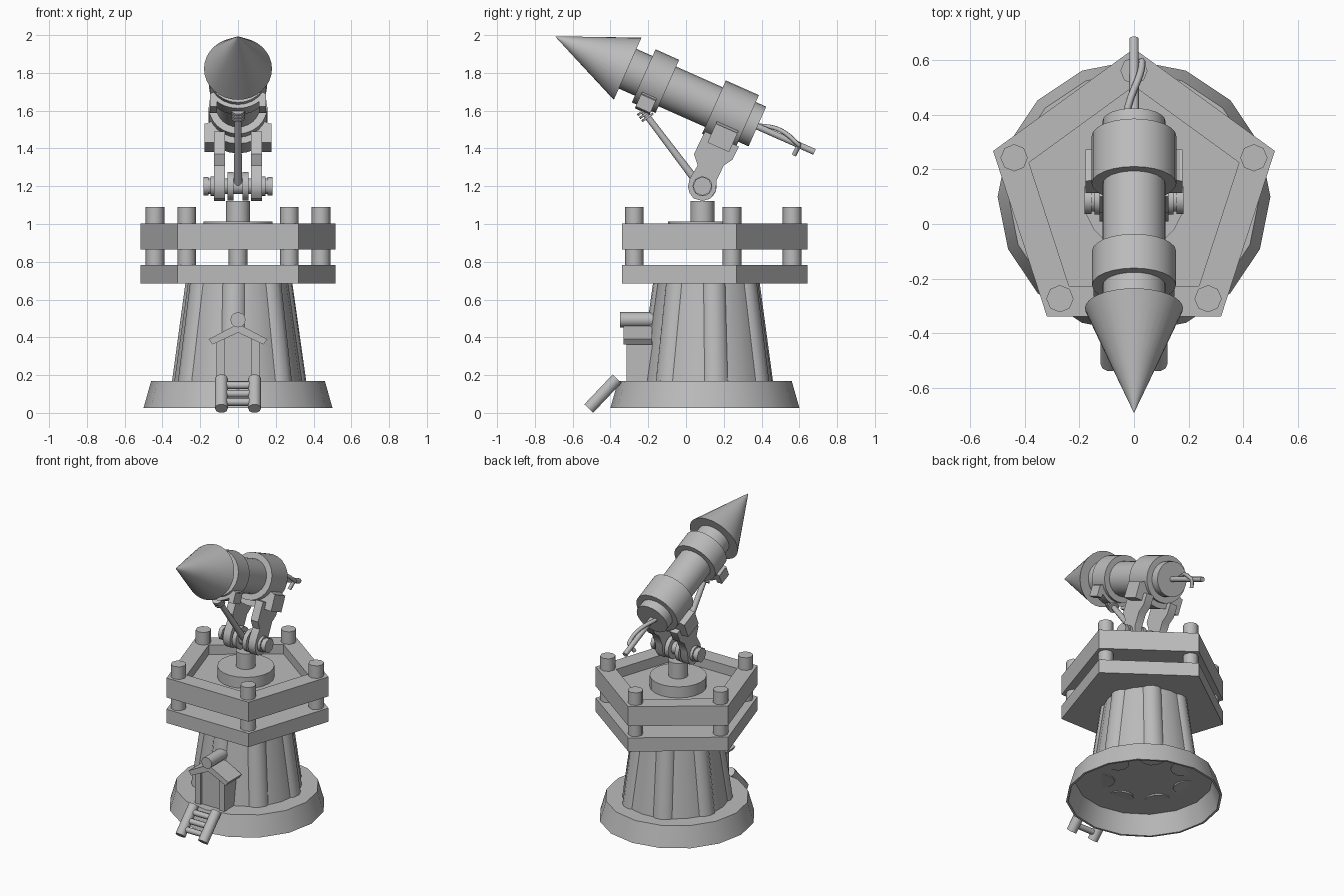
import bpy, bmesh, math
from mathutils import Matrix, Vector

if "Cube" in bpy.data.objects:
    bpy.data.objects.remove(bpy.data.objects["Cube"])

grey = bpy.data.materials.new("stone_grey")
grey.diffuse_color = (0.5, 0.5, 0.5, 1)
grey.use_nodes = True
grey.node_tree.nodes["Principled BSDF"].inputs["Base Color"].default_value = grey.diffuse_color


def finish(name, bm, matrix, angle=35):
    bmesh.ops.recalc_face_normals(bm, faces=bm.faces)
    bm.transform(matrix)
    me = bpy.data.meshes.new(name)
    bm.to_mesh(me)
    bm.free()
    me.materials.append(grey)
    ob = bpy.data.objects.new(name, me)
    bpy.context.collection.objects.link(ob)
    bpy.ops.object.select_all(action='DESELECT')
    ob.select_set(True)
    bpy.context.view_layer.objects.active = ob
    bpy.ops.object.shade_smooth_by_angle(angle=math.radians(angle))
    return ob


def lathe(name, profile, n, matrix=Matrix(), phase=0.0, angle=35):
    """Revolve (radius, height) points with n sides and cap both ends."""
    bm = bmesh.new()
    rings = []
    for r, z in profile:
        ring = []
        for i in range(n):
            a = math.radians(phase) + 2 * math.pi * i / n
            ring.append(bm.verts.new((r * math.cos(a), r * math.sin(a), z)))
        rings.append(ring)
    for a, b in zip(rings, rings[1:]):
        for i in range(n):
            j = (i + 1) % n
            bm.faces.new((a[i], a[j], b[j], b[i]))
    bm.faces.new(rings[0][::-1])
    bm.faces.new(rings[-1])
    return finish(name, bm, matrix, angle)


def prism(name, pts, matrix, z0, z1):
    """Extrude a flat outline along local z."""
    bm = bmesh.new()
    lo = [bm.verts.new((x, y, z0)) for x, y in pts]
    hi = [bm.verts.new((x, y, z1)) for x, y in pts]
    bm.faces.new(lo[::-1])
    bm.faces.new(hi)
    for i in range(len(pts)):
        j = (i + 1) % len(pts)
        bm.faces.new((lo[i], lo[j], hi[j], hi[i]))
    return finish(name, bm, matrix)


def rod(name, p, q, r0, r1, n=12):
    p, q = Vector(p), Vector(q)
    m = Matrix.Translation(p) @ (q - p).to_track_quat('Z', 'Y').to_matrix().to_4x4()
    return lathe(name, [(r0, 0), (r1, (q - p).length)], n, m, angle=50)


def frame(x, y, z, origin=(0, 0, 0)):
    m = Matrix((x, y, z)).transposed().to_4x4()
    return Matrix.Translation(origin) @ m


CY = 0.1
centre = Matrix.Translation((0, CY, 0))
side = frame((0, 1, 0), (0, 0, 1), (1, 0, 0))      # local x=y, y=z, z=x
front = frame((1, 0, 0), (0, 0, 1), (0, -1, 0))    # local y=z, z=-y

# Hollow base and fluted tower
lathe("base", [(0.44, 0.16), (0.485, 0.027), (0.5, 0.027), (0.46, 0.168)], 16, centre)
tower = Matrix.Translation((0, 0.115, 0))
lathe("tower_core", [(0.342, 0.16), (0.266, 0.7)], 21, tower, angle=30)
for i in range(7):
    a = math.radians(-95 + 360 / 7 * i)
    c, s = math.cos(a), math.sin(a)
    rod("tower_column", (0.28 * c, 0.115 + 0.28 * s, 0.16),
        (0.215 * c, 0.115 + 0.215 * s, 0.7), 0.085, 0.073)

# Five-sided platform, shallow tray with rail, and posts
lathe("platform", [(0.543, 0.686), (0.543, 0.782)], 5, centre, 90)
lathe("rail_tray", [(0.543, 0.865), (0.543, 1.002), (0.405, 1.002), (0.405, 0.935)], 5, centre, 90)
for i in range(5):
    a = math.radians(90 + 72 * i)
    x, y = 0.462 * math.cos(a), CY + 0.462 * math.sin(a)
    rod("corner_post", (x, y, 0.77), (x, y, 1.09), 0.05, 0.05, 8)

# Turntable and pivot
pivot = Matrix.Translation((0, 0.087, 0))
lathe("turntable", [(0.182, 0.92), (0.182, 1.013)], 20, pivot)
lathe("pivot_post", [(0.063, 1.0), (0.063, 1.122)], 16, pivot)
PY, PZ = 0.087, 1.2
rod("axle", (-0.17, PY, PZ), (0.17, PY, PZ), 0.042, 0.042, 16)
for sx in (-1, 1):
    rod("axle_washer", (sx * 0.125, PY, PZ), (sx * 0.145, PY, PZ), 0.052, 0.052, 16)
    rod("axle_nut", (sx * 0.155, PY, PZ), (sx * 0.182, PY, PZ), 0.05, 0.05, 8)
    rod("pivot_lug", (sx * 0.025, PY, PZ), (sx * 0.055, PY, PZ), 0.076, 0.076, 16)

# Fork arms carrying the rear band
arm = [(0.04, 1.135), (0.087, 1.122), (0.13, 1.135), (0.158, 1.175), (0.162, 1.23),
       (0.2, 1.31), (0.245, 1.34), (0.28, 1.41), (0.1, 1.49), (0.042, 1.37),
       (0.062, 1.31), (0.022, 1.245), (0.01, 1.2), (0.018, 1.165)]
for x in (-0.098, 0.098):
    prism("fork_arm", arm, side, x - 0.028, x + 0.028)

# Rocket: local z runs from the nose base to the tail, local y points down
t = math.radians(24)
d = Vector((0, math.cos(t), -math.sin(t)))
origin = Vector((0, -0.309, 1.822))
rocket = frame((1, 0, 0), (0, d.z, -d.y), d, origin)
lathe("nose_cone", [(0.001, -0.418), (0.08, -0.235), (0.18, 0)], 32, rocket)
lathe("rocket_body", [(0.115, -0.01), (0.115, 0.752)], 24, rocket)
lathe("front_band", [(0.154, 0.093), (0.154, 0.23)], 24, rocket)
lathe("rear_band", [(0.155, 0.5), (0.155, 0.692)], 24, rocket)


def cradle(name, r0, r1, spread, z0, z1):
    angs = [math.radians(90 - spread + 2 * spread * i / 10) for i in range(11)]
    outer = [(r1 * math.cos(a), r1 * math.sin(a)) for a in angs]
    inner = [(r0 * math.cos(a), r0 * math.sin(a)) for a in reversed(angs)]
    prism(name, outer + inner, rocket, z0, z1)


def lug_pair(name, x0, x1, y0, y1, z0, z1):
    for s in (-1, 1):
        prism(name, [(s * x0, y0), (s * x1, y0), (s * x1, y1), (s * x0, y1)], rocket, z0, z1)


cradle("rear_cradle", 0.145, 0.192, 66, 0.545, 0.67)
lug_pair("rear_cradle_lug", 0.125, 0.178, 0.075, 0.185, 0.545, 0.67)
cradle("front_cradle", 0.145, 0.176, 58, 0.12, 0.205)
lug_pair("front_cradle_lug", 0.11, 0.148, 0.09, 0.165, 0.12, 0.205)

# Strut holding the front band, with lashings
rod("strut", (0, 0.075, 1.2), (0, -0.228, 1.6), 0.022, 0.017, 10)
for k in (0, 1, 2):
    p = Vector((0, -0.2 - 0.012 * k, 1.56 + 0.016 * k))
    rod("strut_lashing", p, p + Vector((0, -0.007, 0.01)), 0.036, 0.036, 12)

# Fuse and the cord passing over it
rod("fuse", origin + d * 0.74, origin + d * 1.083, 0.018, 0.017, 10)
path = []
for i in range(9):
    a = math.radians(-180 + 22.5 * i)
    path.append(rocket @ Vector((0.03 * math.cos(a), 0.032 * math.sin(a), 0.74 + 0.031 * i)))
path += [Vector((0.028, 0.598, 1.42)), Vector((0.012, 0.59, 1.4)), Vector((0, 0.572, 1.365))]
cu = bpy.data.curves.new("fuse_cord", 'CURVE')
cu.dimensions = '3D'
cu.bevel_depth = 0.013
cu.bevel_resolution = 1
cu.use_fill_caps = True
sp = cu.splines.new('POLY')
sp.points.add(len(path) - 1)
for pt, co in zip(sp.points, path):
    pt.co = (*co, 1)
cu.materials.append(grey)
cord = bpy.data.objects.new("fuse_cord", cu)
bpy.context.collection.objects.link(cord)
bpy.ops.object.select_all(action='DESELECT')
cord.select_set(True)
bpy.context.view_layer.objects.active = cord
bpy.ops.object.convert(target='MESH')

# Doorway hut: walls, door jambs, gable roof and ridge log
prism("hut", [(-0.112, 0.16), (0.112, 0.16), (0.112, 0.37), (0, 0.43), (-0.112, 0.37)],
      front, 0.17, 0.3)
for sx in (-1, 1):
    prism("door_jamb", [(sx * 0.115, 0.16), (sx * 0.072, 0.16), (sx * 0.072, 0.4),
                        (sx * 0.115, 0.38)], front, 0.28, 0.315)
    prism("roof_slab", [(0, 0.425), (sx * 0.135, 0.362), (sx * 0.155, 0.39), (0, 0.472)],
          front, 0.18, 0.33)
rod("ridge_log", (0, -0.16, 0.493), (0, -0.35, 0.493), 0.04, 0.04, 12)

# Ladder leaning on the base
low, high = Vector((0, -0.515, 0.023)), Vector((0, -0.365, 0.181))
for x in (-0.088, 0.088):
    off = Vector((x, 0, 0))
    rod("ladder_rail", low + off, high + off, 0.034, 0.034, 10)
for f in (0.22, 0.5, 0.78):
    p = low.lerp(high, f)
    rod("ladder_rung", p - Vector((0.088, 0, 0)), p + Vector((0.088, 0, 0)), 0.02, 0.02, 8)
